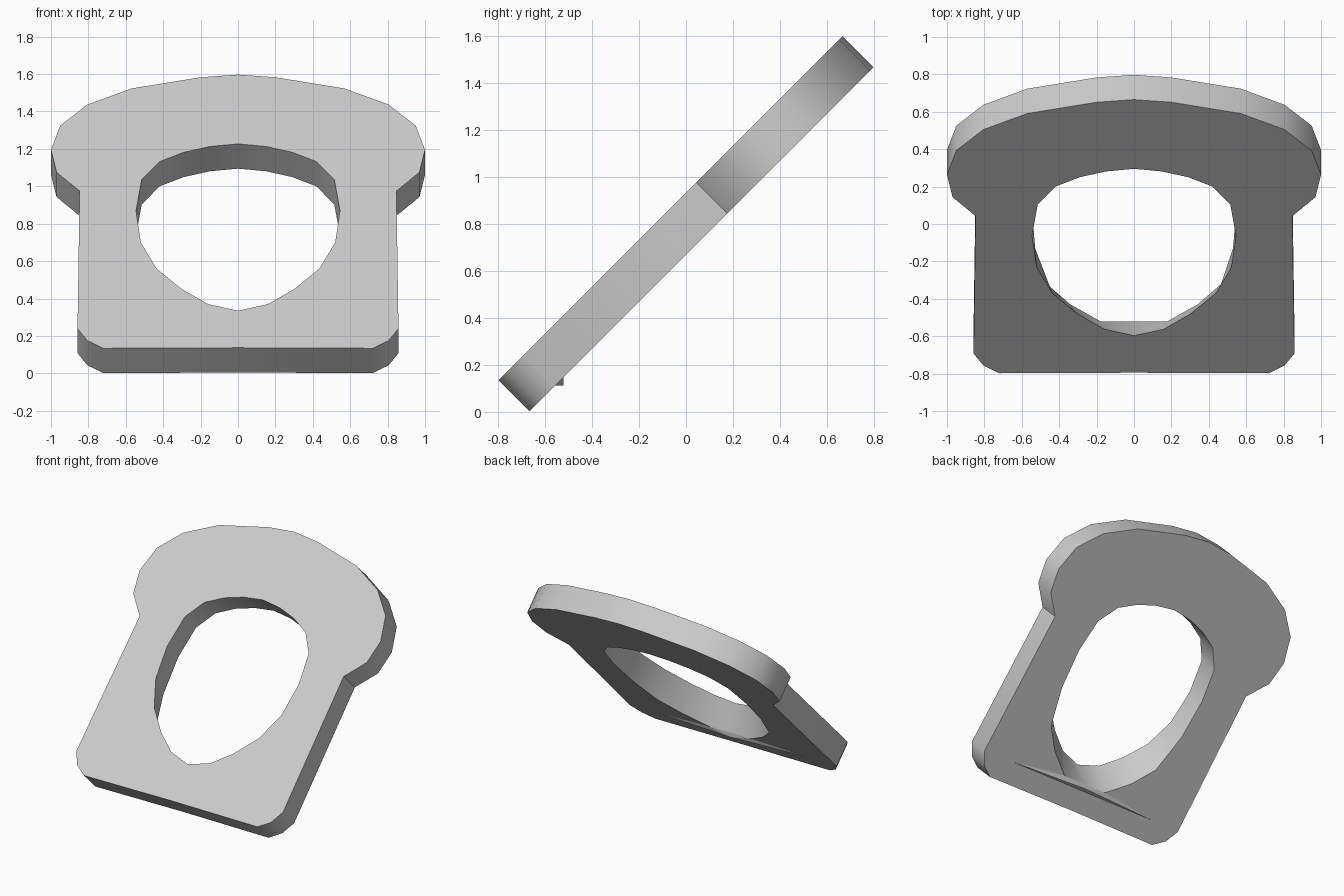
import bpy
import bmesh
import math

if "Cube" in bpy.data.objects:
    bpy.data.objects.remove(bpy.data.objects["Cube"], do_unlink=True)

grey = bpy.data.materials.new("light_grey")
grey.use_nodes = True
grey.diffuse_color = (0.6, 0.6, 0.6, 1)
grey.node_tree.nodes["Principled BSDF"].inputs["Base Color"].default_value = (0.6, 0.6, 0.6, 1)

# The plate leans back at 45 degrees: y follows height on each face
FRONT, BACK = 0.932, 0.667
SHIFT = (FRONT - BACK) / 2


def mirrored(half):
    """Close a right-hand profile whose ends lie on the centre line."""
    return half + [(-x, z) for x, z in reversed(half[1:-1])]


def lowered(points):
    return [(x, z - SHIFT) for x, z in points]


def finish(name, bm):
    bmesh.ops.recalc_face_normals(bm, faces=bm.faces)
    mesh = bpy.data.meshes.new(name)
    bm.to_mesh(mesh)
    bm.free()
    mesh.materials.append(grey)
    obj = bpy.data.objects.new(name, mesh)
    bpy.context.collection.objects.link(obj)
    return obj


# Profiles as (x, height), from top centre round to bottom centre
outline = [(0, 1.597), (0.2, 1.583), (0.57, 1.523), (0.805, 1.437), (0.95, 1.325),
           (1, 1.195), (0.97, 1.075), (0.847, 0.975), (0.858, 0.24), (0.805, 0.175),
           (0.72, 0.134), (0, 0.137)]
hole_top = [(0, 1.227), (0.15, 1.213), (0.29, 1.182), (0.42, 1.132), (0.515, 1.035), (0.545, 0.87)]
hole_front = hole_top + [(0.52, 0.7), (0.435, 0.56), (0.3, 0.45), (0.16, 0.37), (0, 0.335)]
# The lower half of the opening flares towards the back
hole_back = lowered(hole_top) + [(0.53, 0.54), (0.465, 0.345), (0.34, 0.237), (0.18, 0.147), (0, 0.147)]

bm = bmesh.new()


def add_loop(points, plane):
    verts = [bm.verts.new((x, z - plane, z)) for x, z in mirrored(points)]
    edges = [bm.edges.new((v, verts[i - 1])) for i, v in enumerate(verts)]
    return verts, edges


def add_wall(a, b):
    for i in range(len(a)):
        bm.faces.new((a[i - 1], a[i], b[i], b[i - 1]))


outer_f, hole_f = add_loop(outline, FRONT), add_loop(hole_front, FRONT)
outer_b, hole_b = add_loop(lowered(outline), BACK), add_loop(hole_back, BACK)
for outer, hole, direction in ((outer_f, hole_f, (0, -1, 1)), (outer_b, hole_b, (0, 1, -1))):
    bmesh.ops.triangle_fill(bm, use_beauty=True, use_dissolve=False,
                            edges=outer[1] + hole[1], normal=direction)
add_wall(outer_f[0], outer_b[0])
add_wall(hole_f[0], hole_b[0])
plate = finish("slice_plate", bm)

# Shallow ridge on the back, under the opening
bm = bmesh.new()
tip = bm.verts.new((0, -0.52, 0.112))
base = [bm.verts.new((x, z - BACK, z)) for x, z in
        ((-0.62, 0.112), (0.62, 0.112), (0.18, 0.147), (-0.18, 0.147))]
for i in range(4):
    bm.faces.new((base[i - 1], base[i], tip))
bm.faces.new(base)
finish("back_ridge", bm)

bpy.ops.object.select_all(action="DESELECT")
plate.select_set(True)
bpy.context.view_layer.objects.active = plate
bpy.ops.object.shade_smooth_by_angle(angle=math.radians(40))
